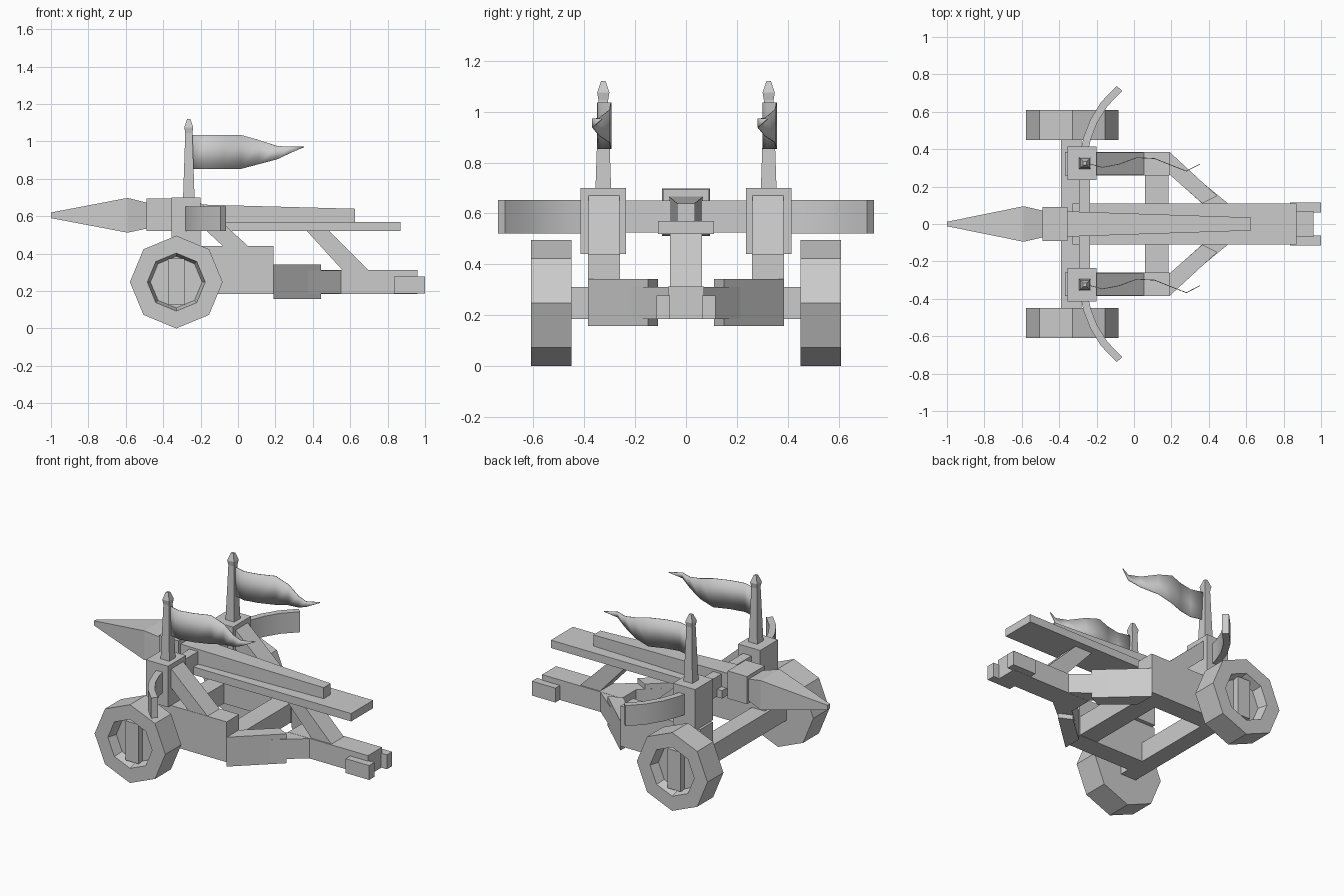
import bpy, bmesh, math
from mathutils import Vector

if "Cube" in bpy.data.objects:
    bpy.data.objects.remove(bpy.data.objects["Cube"])


def finish(name, bm, smooth=False):
    bmesh.ops.recalc_face_normals(bm, faces=bm.faces)
    me = bpy.data.meshes.new(name)
    bm.to_mesh(me)
    bm.free()
    ob = bpy.data.objects.new(name, me)
    bpy.context.collection.objects.link(ob)
    if smooth:
        bpy.context.view_layer.objects.active = ob
        ob.select_set(True)
        bpy.ops.object.shade_smooth_by_angle(angle=math.radians(35))
        ob.select_set(False)
    return ob


def loft(name, rings, smooth=False):
    """Skin a list of equally sized closed rings, capped at both ends."""
    bm = bmesh.new()
    vs = [[bm.verts.new(p) for p in r] for r in rings]
    n = len(vs[0])
    for a, b in zip(vs, vs[1:]):
        for i in range(n):
            j = (i + 1) % n
            bm.faces.new((a[i], a[j], b[j], b[i]))
    bm.faces.new(vs[0])
    bm.faces.new(vs[-1])
    return finish(name, bm, smooth)


def box(name, x, y, z):
    return loft(name, [[(x[0], y[0], k), (x[1], y[0], k), (x[1], y[1], k), (x[0], y[1], k)] for k in z])


def side_profile(name, pts, y):
    return loft(name, [[(px, k, pz) for px, pz in pts] for k in y])


def plan_profile(name, pts, z):
    return loft(name, [[(px, py, k) for px, py in pts] for k in z])


def square_x(x, hy, z0, z1):
    return [(x, -hy, z0), (x, hy, z0), (x, hy, z1), (x, -hy, z1)]


def square_z(cx, cy, h, z):
    return [(cx - h, cy - h, z), (cx + h, cy - h, z), (cx + h, cy + h, z), (cx - h, cy + h, z)]


def octagon(r, y):
    return [(-0.33 + r * math.cos(i * math.pi / 4), y, 0.248 + r * math.sin(i * math.pi / 4)) for i in range(8)]


# Bolt: spear head, collar and tapering shaft
loft("bolt_head", [square_x(-1.0, 0.012, 0.59, 0.62), square_x(-0.59, 0.095, 0.512, 0.698),
                   square_x(-0.46, 0.065, 0.54, 0.665)])
box("bolt_collar", (-0.49, -0.355), (-0.09, 0.09), (0.52, 0.695))
loft("bolt_shaft", [square_x(-0.37, 0.068, 0.565, 0.667), square_x(0.625, 0.035, 0.565, 0.64)])

# Launching deck, strut and tail
box("deck", (-0.33, 0.87), (-0.11, 0.11), (0.52, 0.57))
side_profile("deck_strut", [(0.36, 0.53), (0.48, 0.53), (0.70, 0.31), (0.56, 0.31)], (-0.062, 0.062))
box("tail_beam", (0.40, 0.96), (-0.07, 0.07), (0.185, 0.312))

# Axle, cross beam and bow centre
box("axle", (-0.39, -0.28), (-0.47, 0.47), (0.185, 0.31))
box("cross_beam", (0.06, 0.185), (-0.27, 0.27), (0.187, 0.31))
box("bow_centre", (-0.295, -0.235), (-0.25, 0.25), (0.525, 0.65))

for s, tag in ((1, "left"), (-1, "right")):
    def ys(a, b):
        return (s * a, s * b)

    # Frame side, brace and post
    box("frame_side_" + tag, (-0.37, 0.19), ys(0.26, 0.385), (0.185, 0.44))
    side_profile("brace_" + tag, [(-0.21, 0.68), (0.06, 0.435), (-0.075, 0.435), (-0.21, 0.56)], ys(0.262, 0.383))
    box("post_" + tag, (-0.355, -0.2), ys(0.235, 0.415), (0.44, 0.70))

    # Converging beam with its thicker sleeve, and tail prong
    plan_profile("diagonal_beam_" + tag, [(0.18, s * 0.375), (0.575, s * 0.05), (0.43, s * 0.05), (0.18, s * 0.275)],
                 (0.186, 0.311))
    plan_profile("sleeve_" + tag, [(0.19, s * 0.385), (0.445, s * 0.15), (0.365, s * 0.11), (0.19, s * 0.265)],
                 (0.157, 0.343))
    box("tail_prong_" + tag, (0.835, 1.0), ys(0.062, 0.115), (0.186, 0.277))

    # Wheel with sunken hub and hub plank
    loft("wheel_" + tag, [octagon(0.248, s * 0.45), octagon(0.248, s * 0.61), octagon(0.155, s * 0.61),
                          octagon(0.138, s * 0.55)])
    box("wheel_plank_" + tag, (-0.375, -0.285), ys(0.53, 0.59), (0.125, 0.375))

    # Curved bow arm
    path = [(-0.268, 0.38), (-0.25, 0.46), (-0.215, 0.55), (-0.16, 0.64), (-0.078, 0.725)]
    rings = []
    for i, p in enumerate(path):
        a = Vector(path[max(i - 1, 0)])
        b = Vector(path[min(i + 1, len(path) - 1)])
        t = (b - a).normalized()
        nx, ny = -t.y * 0.02, t.x * 0.02
        rings.append([(p[0] + k * nx, s * (p[1] + k * ny), z)
                      for k, z in ((-1, 0.522), (1, 0.522), (1, 0.652), (-1, 0.652))])
    loft("bow_arm_" + tag, rings, smooth=True)

    # Flag pole with pointed finial
    loft("flag_pole_" + tag, [square_z(-0.263, s * 0.325, h, z) for h, z in
                              ((0.031, 0.69), (0.019, 1.045), (0.024, 1.075), (0.009, 1.12))])

    # Waving pennant: x, y offset, lower z, upper z
    flag = [(-0.25, 0, 0.853, 1.035), (-0.17, -0.022, 0.853, 1.035), (-0.08, -0.005, 0.853, 1.035),
            (0.015, 0.03, 0.853, 1.035), (0.11, 0.025, 0.878, 1.008), (0.21, -0.015, 0.905, 0.975),
            (0.28, -0.042, 0.938, 0.973), (0.352, -0.005, 0.969, 0.972)]
    bm = bmesh.new()
    cols = [[bm.verts.new((x, s * 0.325 + dy, z)) for z in (lo, hi)] for x, dy, lo, hi in flag]
    for a, b in zip(cols, cols[1:]):
        bm.faces.new((a[0], b[0], b[1], a[1]))
    ob = finish("pennant_" + tag, bm, smooth=True)
    mod = ob.modifiers.new("cloth", "SOLIDIFY")
    mod.thickness = 0.004
    mod.offset = 0
